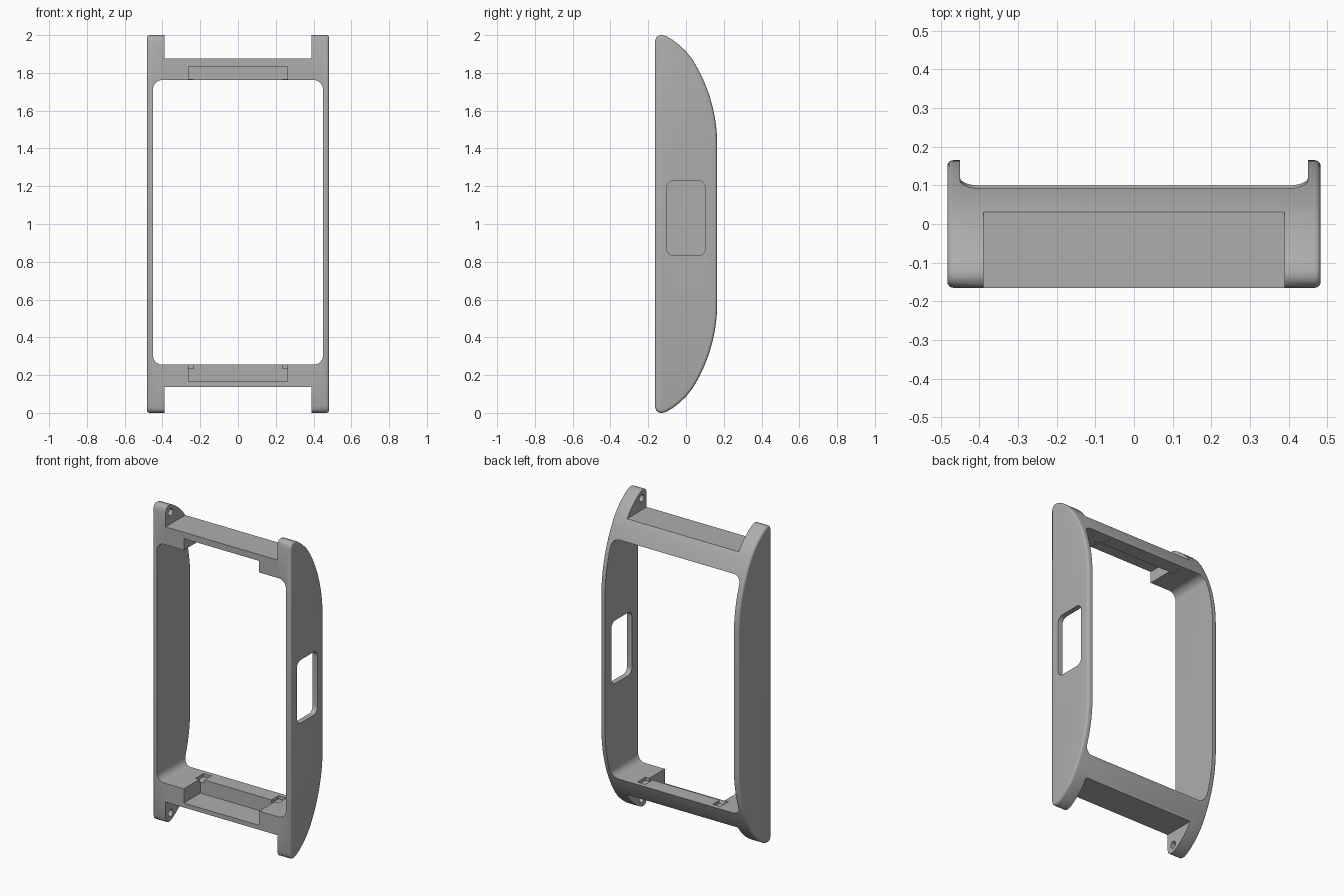
import bpy, bmesh, math
from mathutils import Vector

cube = bpy.data.objects.get("Cube")
if cube:
    bpy.data.objects.remove(cube, do_unlink=True)

HALF_X, FRONT, BACK = 0.483, -0.165, 0.165


def prism(name, outline, place, lo, hi):
    """Extrude a closed 2D outline from lo to hi; place(u, v, w) gives xyz."""
    bm = bmesh.new()
    rings = [[bm.verts.new(place(u, v, w)) for u, v in outline] for w in (lo, hi)]
    bm.faces.new(rings[0])
    bm.faces.new(rings[1])
    n = len(outline)
    for i in range(n):
        j = (i + 1) % n
        bm.faces.new((rings[0][i], rings[0][j], rings[1][j], rings[1][i]))
    bmesh.ops.recalc_face_normals(bm, faces=bm.faces)
    mesh = bpy.data.meshes.new(name)
    bm.to_mesh(mesh)
    bm.free()
    obj = bpy.data.objects.new(name, mesh)
    bpy.context.collection.objects.link(obj)
    return obj


def rounded_rect(u0, u1, v0, v1, r, steps=8):
    pts = []
    corners = ((u1 - r, v1 - r), (u0 + r, v1 - r), (u0 + r, v0 + r), (u1 - r, v0 + r))
    for k, (cu, cv) in enumerate(corners):
        for s in range(steps + 1):
            a = math.pi / 2 * (k + s / steps)
            pts.append((cu + r * math.cos(a), cv + r * math.sin(a)))
    return pts


def along_x(u, v, w):
    return Vector((w, u, v))


def along_y(u, v, w):
    return Vector((u, w, v))


def box(name, x0, x1, y0, y1, z0, z1):
    return prism(name, [(x0, z0), (x1, z0), (x1, z1), (x0, z1)], along_y, y0, y1)


def apply_modifiers(obj):
    bpy.context.view_layer.objects.active = obj
    for mod in list(obj.modifiers):
        bpy.ops.object.modifier_apply(modifier=mod.name)


def cut(obj, cutter):
    cutter.hide_render = True
    mod = obj.modifiers.new("cut", "BOOLEAN")
    mod.operation, mod.solver, mod.object = "DIFFERENCE", "EXACT", cutter
    apply_modifiers(obj)
    bpy.data.objects.remove(cutter, do_unlink=True)


# Side profile: long arc down the back, flatter run to a rounded tip
R, ARC_Z = 0.842, 1.42
ARC_END = math.asin((1.872 - ARC_Z) / R)
upper = []
for i in range(17):
    a = ARC_END * i / 16
    upper.append((BACK - R * (1 - math.cos(a)), ARC_Z + R * math.sin(a)))
upper += [(0.0, 1.914), (-0.035, 1.947), (-0.07, 1.974), (-0.1, 1.992), (-0.12, 1.999),
          (-0.135, 2.0), (-0.148, 1.996), (-0.158, 1.987), (FRONT, 1.965)]
lower = [(y, 2 - z) for y, z in reversed(upper)]
frame = prism("case_frame", upper + lower, along_x, -HALF_X, HALF_X)

# Soft outer rims
bevel = frame.modifiers.new("rim", "BEVEL")
bevel.width, bevel.segments = 0.015, 4
bevel.limit_method, bevel.angle_limit = "ANGLE", math.radians(60)
apply_modifiers(frame)

# Screen opening
cut(frame, prism("opening", rounded_rect(-0.45, 0.45, 0.255, 1.762, 0.05), along_y, -0.5, 0.5))


def end_z(z, top):
    return 2 - z if top else z


# Strap notches, clip pockets, clip slots and pin holes at both ends
for top in (False, True):
    def end_box(name, x0, x1, y0, y1, z0, z1):
        a, b = sorted((end_z(z0, top), end_z(z1, top)))
        return box(name, x0, x1, y0, y1, a, b)

    cut(frame, end_box("strap_notch", -0.39, 0.39, -0.5, 0.5, -0.2, 0.125 if top else 0.137))
    cut(frame, end_box("clip_pocket", -0.263, 0.263, -0.5, 0.0, 0.165, 0.35))
    for side in (-1, 1):
        x0, x1 = sorted((side * 0.235, side * 0.29))
        cut(frame, end_box("clip_slot", x0, x1, -0.01, 0.07, 0.235, 0.35))
        circle = [(-0.115 + 0.022 * math.cos(i * math.pi / 10),
                   end_z(0.05, top) + 0.022 * math.sin(i * math.pi / 10)) for i in range(20)]
        w0, w1 = sorted((side * 0.3, side * 0.45))
        cut(frame, prism("pin_hole", circle, along_x, w0, w1))

# Button window through the +x wall
cut(frame, prism("button_window", rounded_rect(-0.103, 0.103, 0.832, 1.23, 0.04),
                 along_x, 0.4, 0.6))

# Material and shading
grey = bpy.data.materials.new("plain_grey")
grey.use_nodes = True
colour = (0.42, 0.42, 0.42, 1)
grey.diffuse_color = colour
grey.node_tree.nodes["Principled BSDF"].inputs["Base Color"].default_value = colour
frame.data.materials.clear()
frame.data.materials.append(grey)

bpy.ops.object.select_all(action="DESELECT")
frame.select_set(True)
bpy.context.view_layer.objects.active = frame
bpy.ops.object.shade_smooth_by_angle(angle=math.radians(30))
